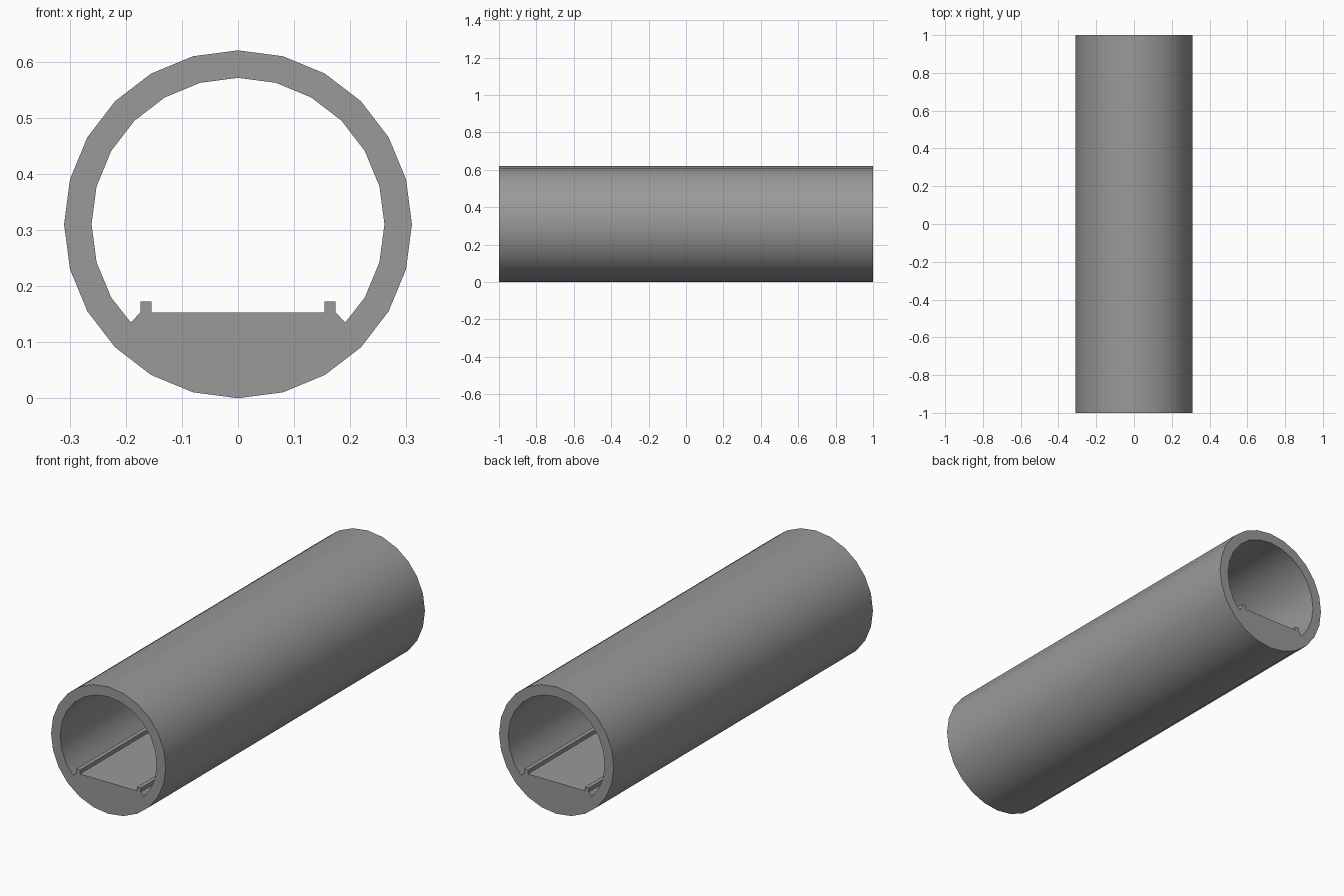
import bpy, bmesh
from math import radians, cos, sin

if "Cube" in bpy.data.objects:
    bpy.data.objects.remove(bpy.data.objects["Cube"])

LENGTH, CENTRE_Z = 2.0, 0.31


def arc(radius, start, end, step=15):
    """Points on a 24-sided circle around the tunnel axis."""
    return [(radius * cos(radians(a)), CENTRE_Z + radius * sin(radians(a)))
            for a in range(start, end + 1, step)]


# Outer wall: full 24-sided circle
outer = arc(0.31, 0, 345)

# Inner wall: open arc closed by gutters, raised kerbs and a flat floor
left_floor = [(-0.191, 0.135), (-0.174, 0.153), (-0.174, 0.172),
              (-0.154, 0.172), (-0.154, 0.153)]
right_floor = [(-x, z) for x, z in reversed(left_floor)]
inner = arc(0.261, -30, 210) + left_floor + right_floor

# Fill the cross-section between both outlines and extrude it along y
bm = bmesh.new()
edges = []
for loop in (outer, inner):
    verts = [bm.verts.new((x, -LENGTH / 2, z)) for x, z in loop]
    edges += [bm.edges.new((v, verts[i - 1])) for i, v in enumerate(verts)]
bmesh.ops.triangle_fill(bm, edges=edges, use_beauty=True)
result = bmesh.ops.extrude_face_region(bm, geom=bm.faces[:], use_keep_orig=True)
back = [g for g in result["geom"] if isinstance(g, bmesh.types.BMVert)]
bmesh.ops.translate(bm, verts=back, vec=(0, LENGTH, 0))
bmesh.ops.recalc_face_normals(bm, faces=bm.faces[:])

# Merge the flat end-cap triangles where possible
bmesh.ops.dissolve_limit(bm, angle_limit=radians(1), verts=bm.verts[:],
                         edges=bm.edges[:])

mesh = bpy.data.meshes.new("tunnel_segment")
bm.to_mesh(mesh)
bm.free()
tunnel = bpy.data.objects.new("tunnel_segment", mesh)
bpy.context.collection.objects.link(tunnel)

# Dark concrete
concrete = bpy.data.materials.new("dark_concrete")
concrete.diffuse_color = (0.32, 0.32, 0.32, 1)
concrete.use_nodes = True
concrete.node_tree.nodes["Principled BSDF"].inputs["Base Color"].default_value = concrete.diffuse_color
mesh.materials.append(concrete)

# Smooth walls, crisp rims and kerbs
bpy.context.view_layer.objects.active = tunnel
tunnel.select_set(True)
bpy.ops.object.shade_smooth_by_angle(angle=radians(30))
